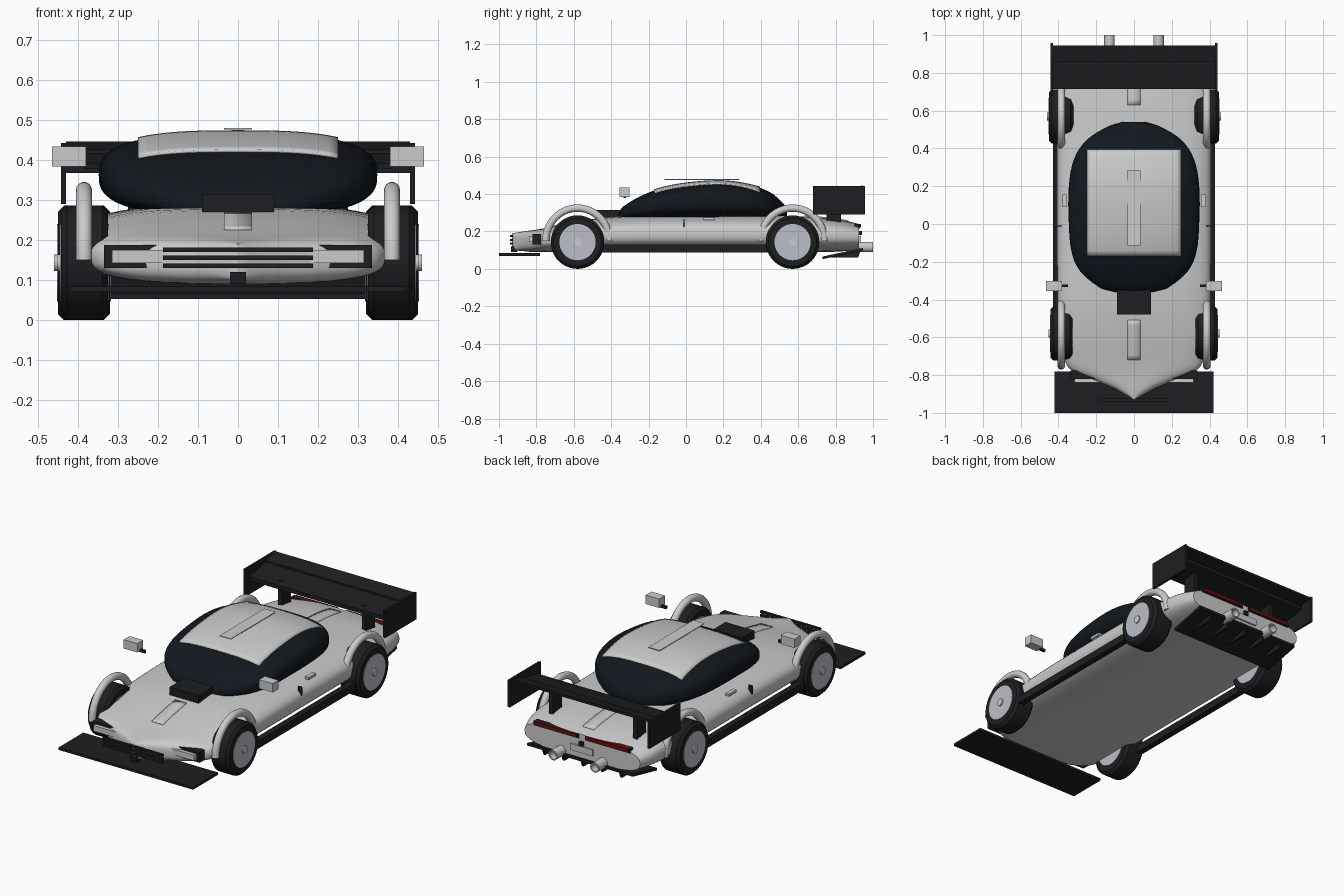
import bpy, math
from math import sin, cos, pi

if "Cube" in bpy.data.objects:
    bpy.data.objects.remove(bpy.data.objects["Cube"])


def material(name, rgb):
    m = bpy.data.materials.new(name)
    m.diffuse_color = (*rgb, 1)
    m.use_nodes = True
    m.node_tree.nodes["Principled BSDF"].inputs["Base Color"].default_value = m.diffuse_color
    return m


BLACK = material("carbon_black", (0.012, 0.013, 0.014))
GLASS = material("dark_glass", (0.006, 0.009, 0.013))
RIM = material("rim_silver", (0.5, 0.52, 0.58))
RED = material("tail_red", (0.12, 0.005, 0.005))


def make(name, verts, faces, mat=None, smooth=None):
    me = bpy.data.meshes.new(name)
    me.from_pydata(verts, [], faces)
    ob = bpy.data.objects.new(name, me)
    bpy.context.collection.objects.link(ob)
    if mat:
        me.materials.append(mat)
    bpy.ops.object.select_all(action='DESELECT')
    ob.select_set(True)
    bpy.context.view_layer.objects.active = ob
    bpy.ops.object.mode_set(mode='EDIT')
    bpy.ops.mesh.select_all(action='SELECT')
    bpy.ops.mesh.normals_make_consistent(inside=False)
    bpy.ops.object.mode_set(mode='OBJECT')
    if smooth:
        bpy.ops.object.shade_smooth_by_angle(angle=math.radians(smooth))
    return ob


def rings(name, loops, mat=None, smooth=35):
    n = len(loops[0])
    verts = [v for l in loops for v in l]
    faces = [(i * n + j, i * n + (j + 1) % n, (i + 1) * n + (j + 1) % n, (i + 1) * n + j)
             for i in range(len(loops) - 1) for j in range(n)]
    faces += [tuple(range(n)), tuple(range(len(verts) - n, len(verts)))]
    return make(name, verts, faces, mat, smooth)


def prism(name, prof, x0, x1, mat=None, mirror=False):
    """Side profile of (y, z) points extruded across x."""
    for s in ((1, -1) if mirror else (1,)):
        tag = name if not mirror else name + ("_right" if s > 0 else "_left")
        rings(tag, [[(s * x, y, z) for y, z in prof] for x in (x0, x1)], mat, None)


def box(name, x0, x1, y0, y1, z0, z1, mat=None, mirror=False):
    prism(name, [(y0, z0), (y1, z0), (y1, z1), (y0, z1)], x0, x1, mat, mirror)


def lathe(name, prof, centre, axis, mat=None, seg=40):
    """Profile of (along, radius) points turned about x or y."""
    loops = []
    for a, r in prof:
        ring = []
        for k in range(seg):
            u, w = r * cos(2 * pi * k / seg), r * sin(2 * pi * k / seg)
            ring.append((a, centre[0] + u, centre[1] + w) if axis == 'x'
                        else (centre[0] + u, a, centre[1] + w))
        loops.append(ring)
    return rings(name, loops, mat)


def station(st, y):
    """Smoothly interpolate (half width, bottom, top) at y."""
    i = max(k for k in range(len(st) - 1) if st[k][0] <= y + 1e-9)
    a, b = st[i], st[i + 1]
    p, q = st[max(i - 1, 0)], st[min(i + 2, len(st) - 1)]
    h = b[0] - a[0]
    t = (y - a[0]) / h
    out = []
    for c in (1, 2, 3):
        m0 = (b[c] - p[c]) / (b[0] - p[0]) * h
        m1 = (q[c] - a[c]) / (q[0] - a[0]) * h
        out.append((2*t**3 - 3*t**2 + 1) * a[c] + (t**3 - 2*t**2 + t) * m0
                   + (3*t**2 - 2*t**3) * b[c] + (t**3 - t**2) * m1)
    return out


def loft(name, st, n, mat=None, seg=56, sub=4):
    ys = [a[0] + (b[0] - a[0]) * k / sub for a, b in zip(st, st[1:]) for k in range(sub)]
    loops = []
    for y in ys + [st[-1][0]]:
        w, lo, hi = station(st, y)
        ring = []
        for k in range(seg):
            c, s = cos(2 * pi * k / seg), sin(2 * pi * k / seg)
            ring.append((w * math.copysign(abs(c) ** (2 / n), c), y,
                         (lo + hi) / 2 + (hi - lo) / 2 * math.copysign(abs(s) ** (2 / n), s)))
        loops.append(ring)
    return rings(name, loops, mat, 50)


def patch(name, st, n, hw, y0, y1, lift, nx, ny):
    """Panel that follows the top of a loft."""
    verts = []
    for i in range(ny + 1):
        y = y0 + (y1 - y0) * i / ny
        w, lo, hi = station(st, y)
        for j in range(nx + 1):
            x = hw * (2 * j / nx - 1)
            z = (lo + hi) / 2 + (hi - lo) / 2 * (1 - min(abs(x) / w, 1) ** n) ** (1 / n)
            verts.append((x, y, z + lift))
    r = nx + 1
    faces = [(i*r + j, i*r + j + 1, (i+1)*r + j + 1, (i+1)*r + j)
             for i in range(ny) for j in range(nx)]
    ob = make(name, verts, faces, None, 35)
    for p in ob.data.polygons:
        if p.normal.z < 0:
            p.flip()
    mod = ob.modifiers.new("thickness", 'SOLIDIFY')
    mod.thickness = 0.008


# Main hull with a narrow prow and a flat tail
HULL = [(-.93, .004, .10, .19), (-.87, .11, .095, .20), (-.82, .23, .09, .207),
        (-.775, .33, .09, .214), (-.72, .368, .09, .225), (-.6, .395, .09, .25),
        (-.4, .405, .09, .278), (0, .408, .09, .288), (.5, .408, .09, .285),
        (.75, .40, .09, .272), (.85, .385, .095, .258), (.925, .36, .10, .24)]
loft("body", HULL, 2.9)
patch("hood_stripe", HULL, 2.9, .035, -.72, -.51, .005, 2, 8)
patch("rear_stripe", HULL, 2.9, .035, .63, .87, .005, 2, 8)

# Glass canopy, roof panel, roof strip
CANOPY = [(-.36, .10, .26, .30), (-.34, .175, .26, .33), (-.25, .285, .26, .385),
          (-.15, .33, .26, .425), (0, .345, .26, .455), (.2, .345, .26, .467),
          (.35, .315, .26, .445), (.45, .245, .26, .41), (.52, .13, .26, .35),
          (.54, .06, .275, .32)]
loft("canopy_glass", CANOPY, 2.8, GLASS)
patch("roof_panel", CANOPY, 2.8, .25, -.17, .395, .007, 20, 20)
box("roof_strip", -.035, .035, -.115, .285, .476, .48)
box("hood_scoop", -.09, .09, -.48, -.32, .27, .315, BLACK)

# Wheels and tube arches
for end, y, xi, xo in (("front", -.58, .325, .442), ("rear", .57, .32, .45)):
    for side, s in (("right", 1), ("left", -1)):
        tag = f"{end}_{side}"
        c = (y, .143)
        lathe("tyre_" + tag, [(s * xi, .098), (s * xi, .128), (s * (xi + .015), .143),
                              (s * (xo - .015), .143), (s * xo, .128), (s * xo, .098)], c, 'x', BLACK)
        lathe("rim_" + tag, [(s * (xi - .003), .097), (s * (xo + .003), .097)], c, 'x', RIM)
        lathe("hub_" + tag, [(s * (xo - .02), .021), (s * (xo + .01), .021)], c, 'x', None, 20)
        loops = []
        for i in range(29):
            a = pi * i / 28
            loops.append([(s * .385 + .02 * cos(b), y + (.17 + .02 * sin(b)) * cos(a),
                           .15 + (.175 + .02 * sin(b)) * sin(a))
                          for b in (2 * pi * k / 14 for k in range(14))])
        rings("arch_" + tag, loops)

# Front splitter, grille, headlights
box("splitter", -.42, .42, -1.0, -.78, .07, .084, BLACK)
for i in range(3):
    box(f"grille_bar_{i}", -.187, .187, -.94, -.925, .13 + i * .02, .141 + i * .02, BLACK)
box("tow_hook", -.02, .02, -.935, -.90, .09, .12, BLACK)
box("headlight_housing", .10, .335, -.82, -.775, .13, .187, BLACK, True)
box("headlight", .10, .315, -.84, -.81, .143, .175, None, True)

# Sills, doors, mirrors
box("side_skirt", .395, .43, -.46, .46, .088, .13, BLACK, True)
box("door_gap", .385, .408, -.013, -.007, .22, .268, BLACK, True)
box("door_handle", .355, .378, .09, .155, .262, .276, None, True)
box("mirror", .38, .465, -.355, -.303, .384, .434, None, True)
box("mirror_arm", .35, .385, -.333, -.32, .378, .393, BLACK, True)

# Rear wing
prism("wing_plane", [(.715, .368), (.88, .398), (.88, .42), (.715, .39)], -.43, .43, BLACK)
prism("wing_flap", [(.86, .412), (.945, .432), (.945, .446), (.86, .426)], -.43, .43, BLACK)
box("wing_endplate", .43, .443, .68, .957, .29, .443, BLACK, True)
box("wing_pylon", .25, .275, .75, .83, .24, .40, BLACK, True)

# Tail lights, plate, exhausts, diffuser
box("tail_light", .02, .30, .90, .93, .215, .24, BLACK, True)
box("tail_light_lens", .03, .29, .90, .935, .22, .24, RED, True)
box("plate", -.07, .07, .92, .935, .14, .175)
box("rear_hook", -.012, .012, .92, .94, .18, .202, BLACK)
for s in (1, -1):
    lathe("exhaust_" + ("right" if s > 0 else "left"),
          [(.86, .028), (1.0, .028), (1.0, .022), (.96, .022)], (s * .13, .117), 'y', None, 24)
prism("diffuser", [(.73, .052), (.945, .098), (.945, .112), (.73, .066)], -.33, .33, BLACK)
for i in range(5):
    x = -.24 + i * .12
    prism(f"diffuser_fin_{i}", [(.76, .06), (.92, .06), (.935, .10), (.76, .066)],
          x - .006, x + .006, BLACK)
